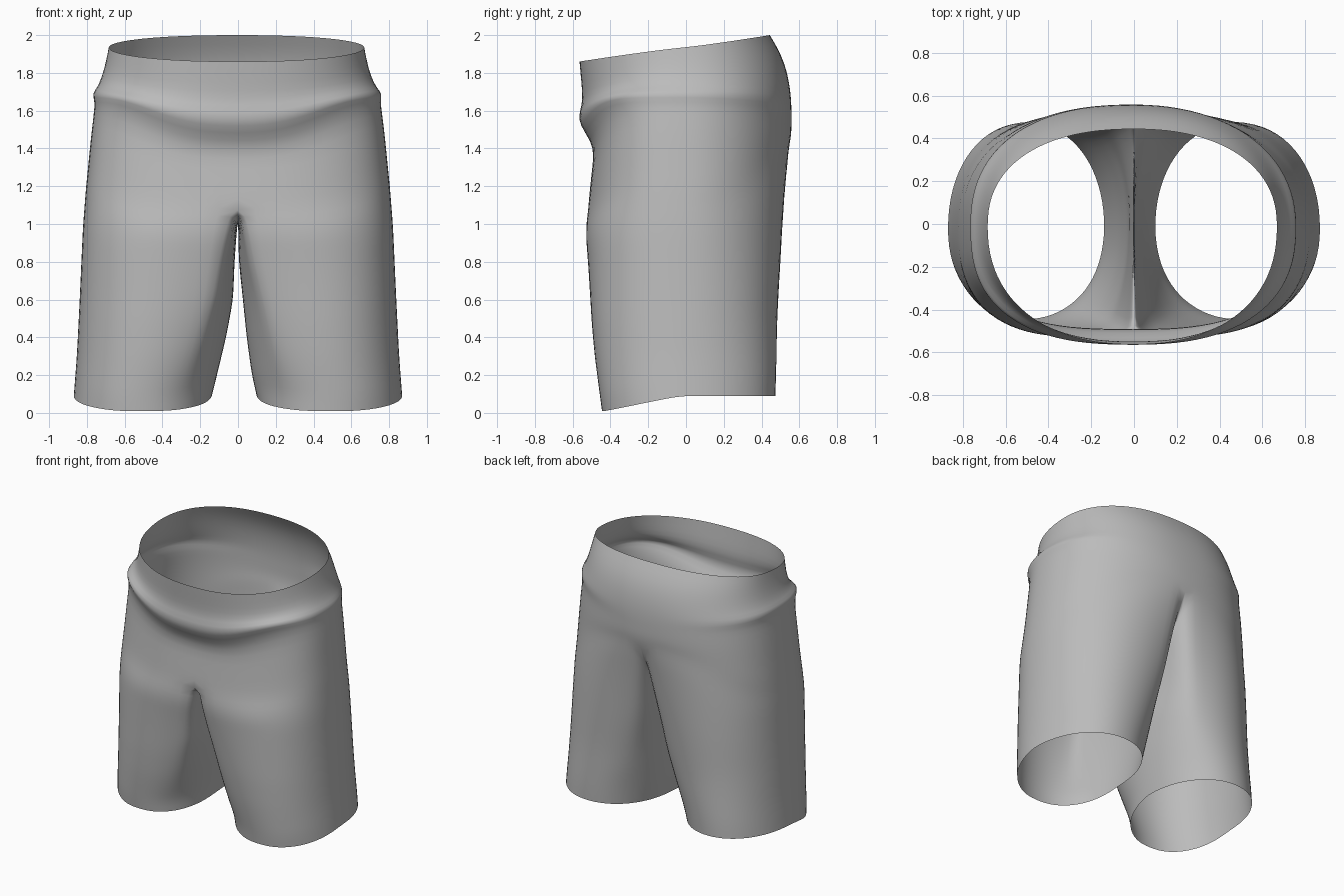
import bpy, bmesh, math

if "Cube" in bpy.data.objects:
    bpy.data.objects.remove(bpy.data.objects["Cube"])

K = 24      # steps around each outer half (front centre to back centre)
M = 12      # steps along the crotch seam
LEG_ROWS = 14


def curve(table, z):
    """Piecewise linear lookup in (z, value) pairs, z descending."""
    for (z0, a), (z1, b) in zip(table, table[1:]):
        if z >= z1:
            return a + (b - a) * min(1, max(0, (z0 - z) / (z0 - z1)))
    return table[-1][1]


def spow(v, e):
    return math.copysign(abs(v) ** e, v)


def half_point(i, side, w, yf, yb, nf, nb):
    """Point on the rounded body outline; i = 0 is front centre, K back centre."""
    t = math.pi * i / K
    c = math.cos(t)
    n = nf if c > 0 else nb
    x = side * w * abs(math.sin(t)) ** (2 / n) if 0 < i < K else 0
    y = -.01 + (spow(c, 2 / n) * (yf + .01) if c > 0 else -spow(c, 2 / n) * (yb + .01))
    return x, y


# Torso rows: z front, z side, z back, dip power, y front, half width, y back
TORSO = [
    (1.86, 1.935, 2.00, 1.0, -.565, .678, .445),
    (1.80, 1.87, 1.90, 1.0, -.56, .69, .505),
    (1.70, 1.78, 1.80, 1.5, -.55, .713, .538),
    (1.63, 1.72, 1.71, 3.0, -.55, .742, .553),
    (1.555, 1.69, 1.65, 5.0, -.578, .77, .558),
    (1.48, 1.65, 1.60, 6.0, -.535, .757, .56),
    (1.40, 1.58, 1.56, 5.0, -.485, .765, .56),
    (1.29, 1.46, 1.50, 3.0, -.498, .78, .56),
    (1.18, 1.32, 1.46, 2.0, -.51, .793, .556),
    (1.08, 1.19, 1.42, 2.0, -.52, .807, .55),
]
# Outline squareness per side: front and back, for the waistband and for the hips
BAND = {1: (2.25, 2.25), -1: (2.25, 2.3)}
HIP = {1: (2.6, 2.1), -1: (2.9, 2.4)}
# Leg outlines against height
OUTER = [(1.4, .78), (1.2, .805), (1.0, .822), (.6, .84), (.3, .855), (.08, .872)]
FRONT = [(1.4, -.50), (1.2, -.515), (.95, -.545), (.5, -.512), (.3, -.49), (.02, -.447)]
BACK = [(1.4, .555), (1.1, .535), (.8, .515), (.5, .492), (.08, .475)]
GAP = {1: [(1.05, .0), (.8, .004), (.6, .025), (.4, .045), (.2, .072), (.08, .10)],
       -1: [(1.05, .0), (.8, .018), (.6, .025), (.4, .062), (.2, .11), (.08, .14)]}
SEAM = [(.545, 1.42), (.48, 1.26), (.38, 1.13), (.2, 1.05), (0, 1.02),
        (-.3, 1.03), (-.515, 1.08)]

bm = bmesh.new()

# Waistband, fold and hips
rings = []
for row, (zf, zs, zb, p, yf, w, yb) in enumerate(TORSO):
    ring = {}
    mix = min(1, max(0, (row - 2) / 4))
    for side in (1, -1):
        nf, nb = (a + (b - a) * mix for a, b in zip(BAND[side], HIP[side]))
        for i in range(K + 1):
            if side < 0 and i in (0, K):
                ring[side, i] = ring[1, i]
                continue
            x, y = half_point(i, side, w - .008 * side * (1 - mix), yf, yb, nf, nb)
            c = math.cos(math.pi * i / K)
            z = zs + (zf - zs) * c ** p if c > 0 else zs + (zb - zs) * abs(c) ** min(p, 2)
            ring[side, i] = bm.verts.new((x, y, z))
    rings.append(ring)
for a, b in zip(rings, rings[1:]):
    for s in (1, -1):
        for i in range(K):
            bm.faces.new((a[s, i], a[s, i + 1], b[s, i + 1], b[s, i]))

# Crotch seam, back to front, shared by both legs
seam = []
for j in range(1, M):
    y = .545 - 1.06 * j / M
    seam.append(bm.verts.new((0, y, curve(SEAM, y))))

# Legs: blend the half-body outline into an oval at the hem
for side in (1, -1):
    top = [rings[-1][side, i] for i in range(K + 1)] + seam
    count = len(top)
    z_top = [v.co.z for v in top]
    prev = top
    for r in range(1, LEG_ROWS + 1):
        s = r / LEG_ROWS
        blend = min(1, s * 1.1) ** .75
        ring = []
        for i in range(count):
            # angle round the oval, 0 = outer side, negative = front
            if i <= K:
                ang = math.radians(-125 + 250 * i / K)
            else:
                ang = math.radians(125 + 110 * (i - K) / M)
            hem_y = .46 * math.sin(ang)
            hem_z = .09 - .08 * min(1, max(0, (-.02 - hem_y) / .42)) ** .9
            z = z_top[i] + (hem_z - z_top[i]) * s
            yf, yb = curve(FRONT, z), curve(BACK, z)
            xo, xi = curve(OUTER, z), curve(GAP[side], z)
            if i <= K:
                dx, dy = half_point(i, 1, xo, yf, yb, *HIP[side])
                dx = max(dx, xi)
            else:
                dx, dy = xi, yb + (yf - yb) * (i - K) / M
            ox = (xo + xi) / 2 + (xo - xi) / 2 * spow(math.cos(ang), .95)
            depth = -yf - .02 if ang < 0 or ang > math.pi else yb + .02
            oy = -.02 + depth * spow(math.sin(ang), .95)
            ring.append(bm.verts.new((side * (dx + (ox - dx) * blend),
                                      dy + (oy - dy) * blend, z)))
        for i in range(count):
            k = (i + 1) % count
            bm.faces.new((prev[i], prev[k], ring[k], ring[i]))
        prev = ring

bmesh.ops.recalc_face_normals(bm, faces=bm.faces)
for f in bm.faces:
    f.smooth = True
mesh = bpy.data.meshes.new("shorts")
bm.to_mesh(mesh)
bm.free()

fabric = bpy.data.materials.new("grey fabric")
fabric.diffuse_color = (.5, .5, .5, 1)
fabric.use_nodes = True
fabric.node_tree.nodes["Principled BSDF"].inputs["Base Color"].default_value = fabric.diffuse_color
mesh.materials.append(fabric)

shorts = bpy.data.objects.new("shorts", mesh)
bpy.context.collection.objects.link(shorts)
sub = shorts.modifiers.new("soften", 'SUBSURF')
sub.levels = sub.render_levels = 1
